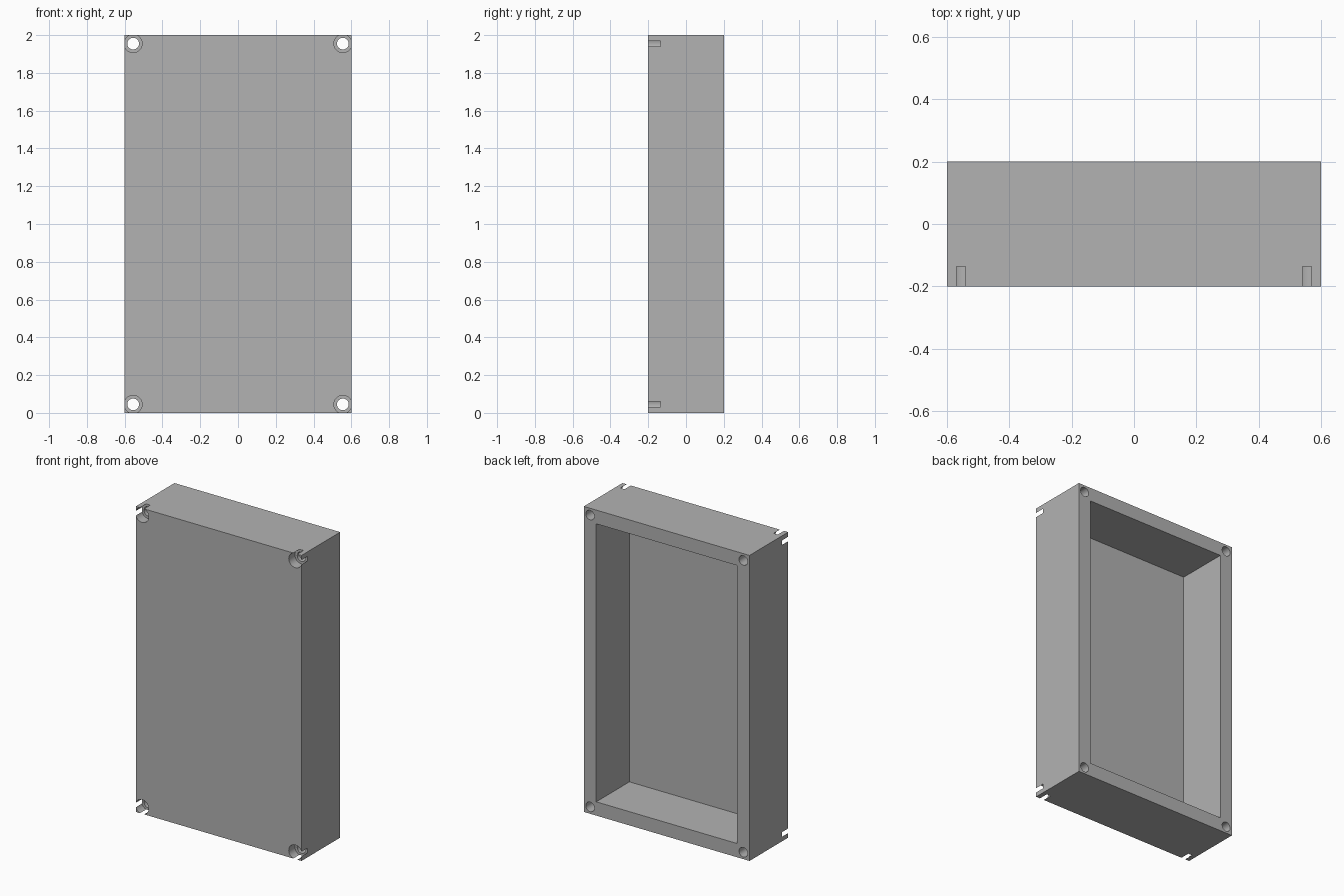
import bpy, bmesh, math
from mathutils import Matrix

if "Cube" in bpy.data.objects:
    bpy.data.objects.remove(bpy.data.objects["Cube"], do_unlink=True)

WIDTH, DEPTH, HEIGHT = 1.2, 0.4, 2.0
WALL = 0.09            # rim thickness around the cavity
CAVITY = 0.343         # cavity depth from the open back
INSET = 0.045          # screw centre distance from each side
BACK, FRONT = DEPTH / 2, -DEPTH / 2


def make_object(name, bm):
    mesh = bpy.data.meshes.new(name)
    bm.to_mesh(mesh)
    bm.free()
    obj = bpy.data.objects.new(name, mesh)
    bpy.context.collection.objects.link(obj)
    return obj


def block(name, size, centre):
    bm = bmesh.new()
    bmesh.ops.create_cube(bm, size=1, matrix=Matrix.Translation(centre) @ Matrix.Diagonal((*size, 1)))
    return make_object(name, bm)


def corner_cylinders(name, radius, y0, y1):
    """Four cylinders along y, one at each screw position."""
    bm = bmesh.new()
    for x in (INSET - WIDTH / 2, WIDTH / 2 - INSET):
        for z in (INSET, HEIGHT - INSET):
            place = Matrix.Translation((x, (y0 + y1) / 2, z)) @ Matrix.Rotation(math.pi / 2, 4, 'X')
            bmesh.ops.create_cone(bm, cap_ends=True, segments=48, radius1=radius,
                                  radius2=radius, depth=y1 - y0, matrix=place)
    return make_object(name, bm)


def cut(target, cutter):
    cutter.hide_render = True
    mod = target.modifiers.new(cutter.name, 'BOOLEAN')
    mod.operation, mod.solver, mod.object = 'DIFFERENCE', 'EXACT', cutter
    bpy.context.view_layer.objects.active = target
    bpy.ops.object.modifier_apply(modifier=mod.name)
    bpy.data.objects.remove(cutter, do_unlink=True)


# Enclosure body
body = block("enclosure_body", (WIDTH, DEPTH, HEIGHT), (0, 0, HEIGHT / 2))

# Open cavity at the back
cut(body, block("cavity_cutter", (WIDTH - 2 * WALL, CAVITY + 0.1, HEIGHT - 2 * WALL),
                (0, BACK - CAVITY / 2 + 0.05, HEIGHT / 2)))

# Screw holes through the corners, with counterbores that break through the sides
cut(body, corner_cylinders("screw_hole_cutter", 0.031, FRONT - 0.1, BACK + 0.1))
cut(body, corner_cylinders("counterbore_cutter", 0.0475, FRONT - 0.1, FRONT + 0.064))

# Grey finish
grey = bpy.data.materials.new("plain_grey")
grey.use_nodes = True
colour = (0.448, 0.448, 0.448, 1)
grey.diffuse_color = colour
grey.node_tree.nodes["Principled BSDF"].inputs["Base Color"].default_value = colour
body.data.materials.clear()
body.data.materials.append(grey)

# Smooth bores with sharp edges
bpy.ops.object.select_all(action='DESELECT')
body.select_set(True)
bpy.context.view_layer.objects.active = body
bpy.ops.object.shade_smooth_by_angle(angle=math.radians(30))
